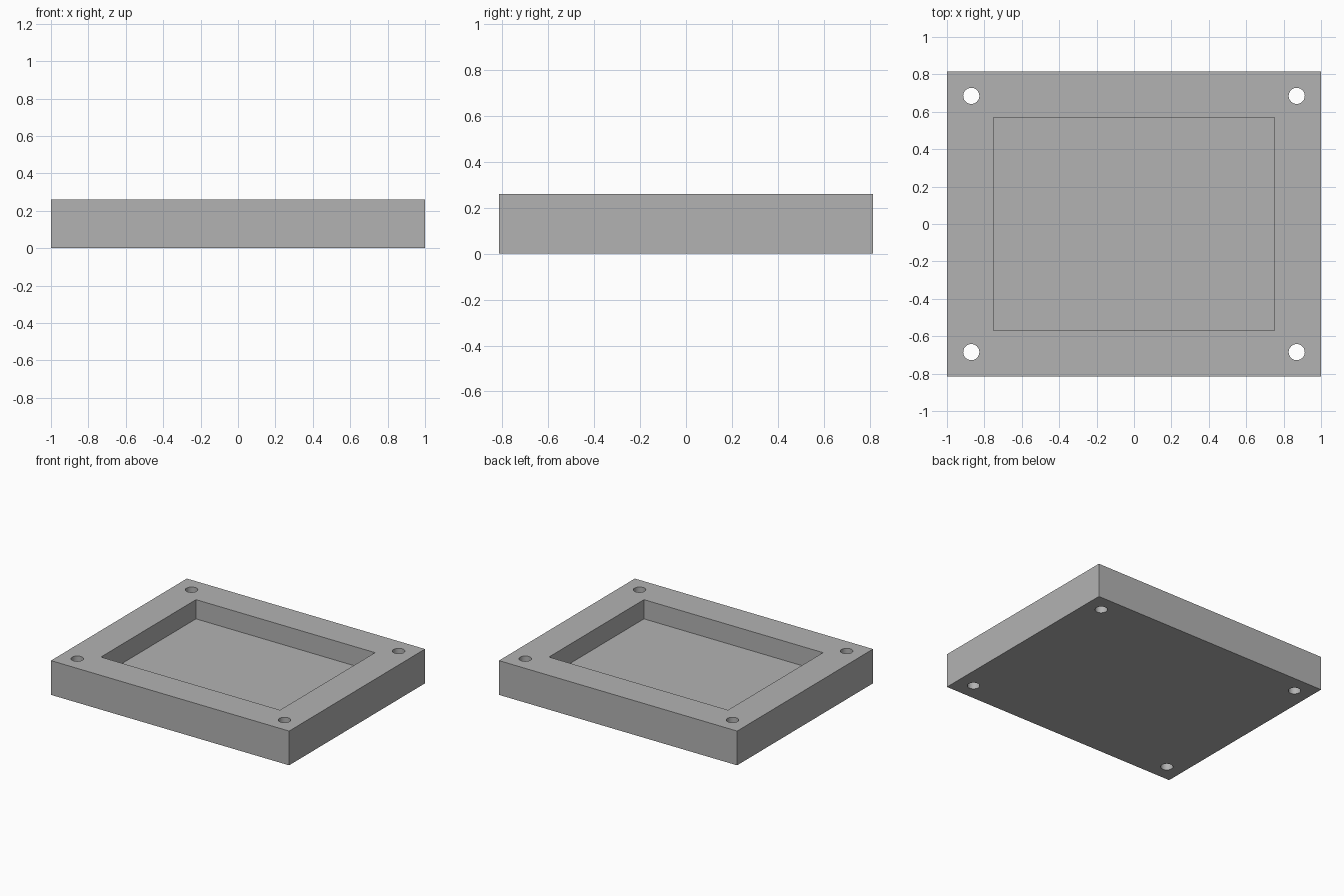
import bpy
import bmesh

WIDTH, DEPTH, HEIGHT = 2.0, 1.63, 0.26
POCKET_X, POCKET_Y, FLOOR = 1.504, 1.14, 0.114
HOLE_X, HOLE_Y, HOLE_R = 0.87, 0.685, 0.043

default = bpy.data.objects.get("Cube")
if default:
    bpy.data.objects.remove(default)

# Plain grey finish
grey = bpy.data.materials.new("grey")
grey.use_nodes = True
colour = (0.45, 0.45, 0.45, 1)
grey.diffuse_color = colour
grey.node_tree.nodes["Principled BSDF"].inputs["Base Color"].default_value = colour


def add_box(name, sx, sy, z0, z1):
    bpy.ops.mesh.primitive_cube_add(size=1, location=(0, 0, (z0 + z1) / 2))
    obj = bpy.context.object
    obj.name = name
    obj.scale = (sx, sy, z1 - z0)
    bpy.ops.object.transform_apply(location=True, scale=True)
    obj.data.materials.append(grey)
    return obj


def cut(target, cutter):
    mod = target.modifiers.new(cutter.name, "BOOLEAN")
    mod.operation = "DIFFERENCE"
    mod.solver = "EXACT"
    mod.object = cutter
    bpy.context.view_layer.objects.active = target
    bpy.ops.object.modifier_apply(modifier=mod.name)
    bpy.data.objects.remove(cutter)


# Tray body with a rectangular pocket
tray = add_box("tray", WIDTH, DEPTH, 0, HEIGHT)
cut(tray, add_box("pocket_cutter", POCKET_X, POCKET_Y, FLOOR, HEIGHT + 0.1))

# Through hole in each corner
for sx in (-1, 1):
    for sy in (-1, 1):
        bpy.ops.mesh.primitive_cylinder_add(
            vertices=48, radius=HOLE_R, depth=1,
            location=(sx * HOLE_X, sy * HOLE_Y, HEIGHT / 2))
        hole = bpy.context.object
        hole.name = "hole_cutter"
        hole.data.materials.append(grey)
        cut(tray, hole)

# Triangulate the holed faces, then smooth the bores and keep the rims sharp
bm = bmesh.new()
bm.from_mesh(tray.data)
bmesh.ops.triangulate(bm, faces=[f for f in bm.faces if len(f.verts) > 4])
bm.to_mesh(tray.data)
bm.free()
bpy.ops.object.select_all(action="DESELECT")
tray.select_set(True)
bpy.context.view_layer.objects.active = tray
bpy.ops.object.shade_smooth_by_angle()
